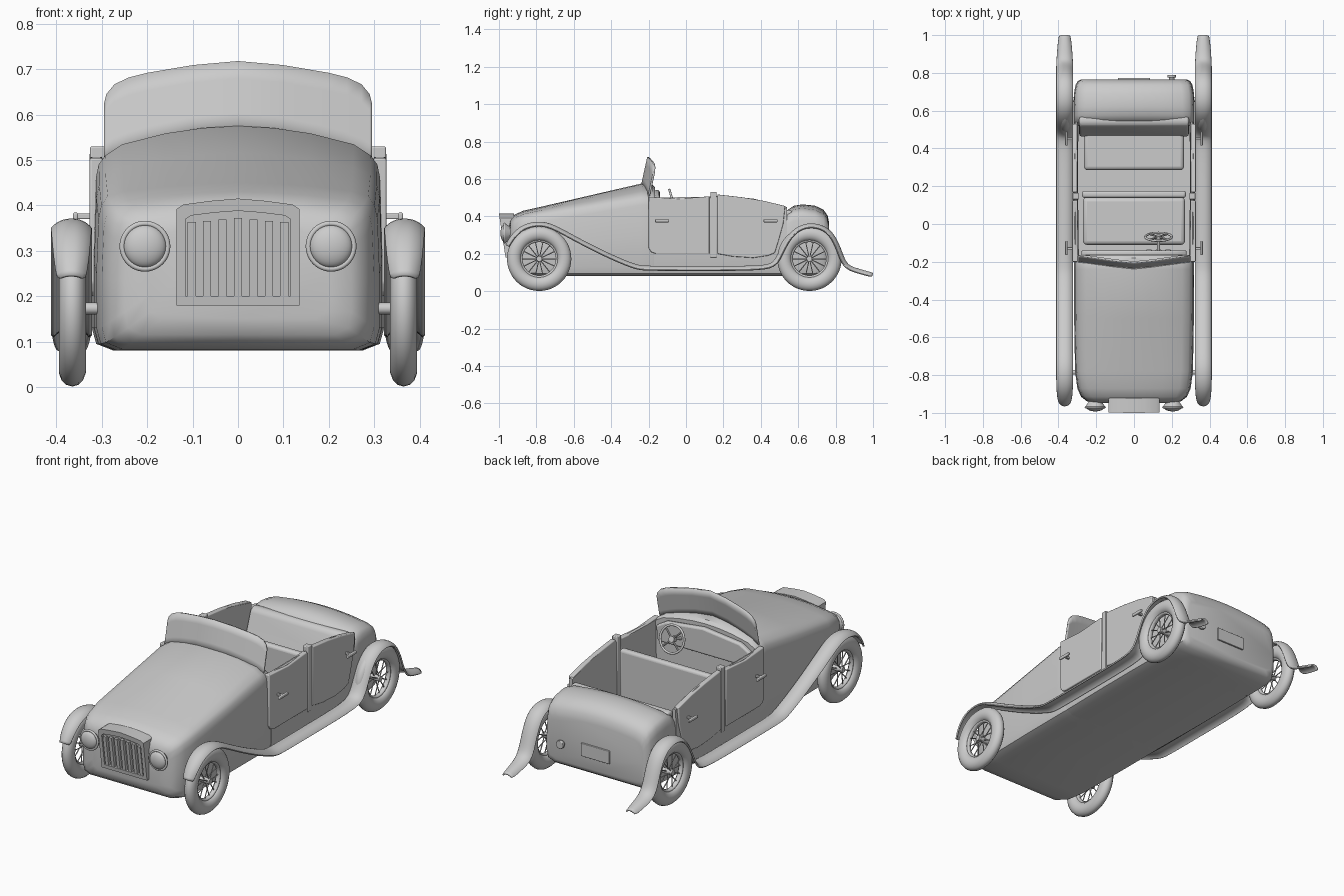
import bpy, bmesh, math
from mathutils import Vector, Matrix

if "Cube" in bpy.data.objects:
    bpy.data.objects.remove(bpy.data.objects["Cube"])
PI = math.pi


def finish(bm, name, bevel=0, angle=40):
    bmesh.ops.recalc_face_normals(bm, faces=bm.faces)
    me = bpy.data.meshes.new(name)
    bm.to_mesh(me)
    bm.free()
    ob = bpy.data.objects.new(name, me)
    bpy.context.collection.objects.link(ob)
    if bevel:
        m = ob.modifiers.new("bevel", 'BEVEL')
        m.width, m.segments, m.limit_method = bevel, 3, 'ANGLE'
    bpy.context.view_layer.objects.active = ob
    ob.select_set(True)
    bpy.ops.object.shade_smooth_by_angle(angle=math.radians(angle))
    ob.select_set(False)
    return ob


def loft(name, sections, angle=40, bevel=0):
    """sections: (y, half profile of (x, z) from bottom to top, both ends on x = 0)"""
    bm = bmesh.new()
    rings = []
    for y, half in sections:
        full = half + [(-x, z) for x, z in half[-2:0:-1]]
        rings.append([bm.verts.new((x, y, z)) for x, z in full])
    n = len(rings[0])
    for a, b in zip(rings, rings[1:]):
        for i in range(n):
            bm.faces.new((a[i], a[(i + 1) % n], b[(i + 1) % n], b[i]))
    bm.faces.new(rings[0])
    bm.faces.new(rings[-1])
    return finish(bm, name, bevel, angle)


def prism(name, pts, axis, lo, hi, bevel=0):
    """extrude a 2D outline along x (pts are y,z) or y (pts are x,z)"""
    bm = bmesh.new()
    put = (lambda p, d: (d, p[0], p[1])) if axis == 'x' else (lambda p, d: (p[0], d, p[1]))
    a, b = ([bm.verts.new(put(p, d)) for p in pts] for d in (lo, hi))
    bm.faces.new(a)
    bm.faces.new(b)
    for i in range(len(pts)):
        j = (i + 1) % len(pts)
        bm.faces.new((a[i], a[j], b[j], b[i]))
    return finish(bm, name, bevel)


def box(name, x0, x1, y0, y1, z0, z1, bevel=0.004):
    return prism(name, [(y0, z0), (y1, z0), (y1, z1), (y0, z1)], 'x', x0, x1, bevel)


def rod(bm, a, b, r, r2=None, seg=8):
    a, b = Vector(a), Vector(b)
    m = Matrix.Translation((a + b) / 2) @ (b - a).to_track_quat('Z', 'Y').to_matrix().to_4x4()
    bmesh.ops.create_cone(bm, cap_ends=True, segments=seg, radius1=r,
                          radius2=r if r2 is None else r2, depth=(b - a).length, matrix=m)


def torus(name, loc, rot, R, r, flat=1.0, seg=48):
    bpy.ops.mesh.primitive_torus_add(location=loc, rotation=rot, major_radius=R, minor_radius=r,
                                     major_segments=seg, minor_segments=14)
    ob = bpy.context.object
    ob.name = name
    ob.scale.z = flat
    bpy.ops.object.shade_smooth()
    ob.select_set(False)


def body(w, zb, zs, zt):
    """closed body section: half width, bottom, shoulder and crown heights"""
    return [(0, zb), (w * .85, zb), (w * .97, zb + .015), (w, zb + .05), (w, (zb + zs) / 2),
            (w * .985, zs - .05), (w * .965, zs - .02), (w * .92, zs), (w * .8, zs + (zt - zs) * .38),
            (w * .5, zs + (zt - zs) * .75), (w * .25, zs + (zt - zs) * .93), (0, zt)]


# Nose, hood and cowl
loft("hood_body", [(-.947, body(.2, .15, .33, .355)), (-.938, body(.25, .115, .36, .385)),
                   (-.915, body(.28, .095, .38, .41)), (-.87, body(.3, .083, .4, .43)),
                   (-.78, body(.312, .08, .42, .45)), (-.5, body(.317, .08, .465, .515)),
                   (-.24, body(.318, .08, .51, .575)), (-.18, body(.318, .08, .51, .57)),
                   (-.165, body(.315, .08, .5, .555))])


# Open passenger tub with thin walls
def tub(w, zt):
    return [(0, .08), (w * .85, .08), (w * .97, .095), (w, .13), (w, .3), (w - .004, zt - .006),
            (w - .01, zt), (w - .022, zt - .004), (w - .026, .3), (w - .026, .15), (0, .15)]


loft("tub", [(-.17, tub(.318, .5)), (.14, tub(.322, .505)), (.17, tub(.322, .51)),
             (.36, tub(.322, .495)), (.54, tub(.32, .45))])

# Rounded tail
loft("tail", [(.52, body(.318, .08, .36, .38)), (.545, body(.32, .08, .41, .435)),
              (.575, body(.32, .08, .425, .456)), (.62, body(.32, .08, .43, .464)),
              (.69, body(.318, .08, .42, .457)), (.735, body(.31, .085, .4, .435)),
              (.757, body(.298, .1, .375, .405)), (.765, body(.28, .12, .34, .365))])

# Fenders with running board
path = [(-.962, .245), (-.94, .29), (-.89, .342), (-.83, .366), (-.765, .37), (-.7, .35), (-.62, .305),
        (-.45, .215), (-.3, .15), (-.25, .135), (-.2, .131), (.1, .131), (.42, .131), (.47, .15),
        (.5, .21), (.54, .293), (.6, .348), (.67, .364), (.74, .348), (.79, .305), (.825, .23),
        (.85, .155), (.88, .128), (.94, .112), (1.0, .094)]
for s in (-1, 1):
    bm = bmesh.new()
    rows = []
    for i, (y, z) in enumerate(path):
        p, q = path[max(i - 1, 0)], path[min(i + 1, len(path) - 1)]
        t = Vector((q[0] - p[0], q[1] - p[1])).normalized()
        end = min(i, len(path) - 1 - i)
        half = .042 * (.68, .85, .95)[end] if end < 3 else .042
        row = []
        for u in (-1, -.8, -.4, 0, .4, .8, 1):
            d = -.02 * abs(u) ** 3
            row.append(bm.verts.new((s * (.367 + u * half), y - t.y * d, z + t.x * d)))
        rows.append(row)
    for a, b in zip(rows, rows[1:]):
        for k in range(6):
            bm.faces.new((a[k], a[k + 1], b[k + 1], b[k]))
    ob = finish(bm, "fender", angle=60)
    ob.modifiers.new("subdivision", 'SUBSURF').render_levels = 2
    ob.modifiers[-1].levels = 2
    sol = ob.modifiers.new("thickness", 'SOLIDIFY')
    sol.thickness, sol.offset = .008, 0

# Wire wheels with stub axles
for s in (-1, 1):
    for y in (-.785, .66):
        c = Vector((s * .365, y, .173))
        torus("tyre", c, (0, PI / 2, 0), .134, .038, .8)
        torus("rim", c, (0, PI / 2, 0), .097, .008, 1.6)
        bm = bmesh.new()
        for k in range(14):
            a = 2 * PI * k / 14
            dr = Vector((0, math.cos(a), math.sin(a)))
            rod(bm, c + dr * .01 + Vector((s * .012 * (-1) ** k, 0, 0)), c + dr * .098, .0028, seg=6)
        rod(bm, c - Vector((s * .022, 0, 0)), c + Vector((s * .022, 0, 0)), .015, seg=16)
        rod(bm, (s * .28, y, .173), c, .013, seg=16)
        finish(bm, "spokes_and_axle")

# Doors, handles and centre pillars
front = [(-.2, .23), (-.185, .208), (-.16, .2), (.125, .2), (.125, .507), (-.04, .494), (-.2, .505)]
rear = [(.168, .2), (.25, .185), (.36, .178), (.44, .19), (.475, .205), (.495, .27), (.52, .36),
        (.53, .455), (.42, .482), (.3, .502), (.168, .517)]
for s in (-1, 1):
    prism("front_door", front, 'x', s * .298, s * .327, .005)
    prism("rear_door", rear, 'x', s * .3, s * .327, .005)
    box("pillar", s * .293, s * .326, .13, .164, .18, .53)
    for y0, y1 in ((-.165, -.09), (.415, .49)):
        box("door_handle", s * .352, s * .364, y0, y1, .368, .384)
        box("handle_post", s * .32, s * .36, y0 + .03, y0 + .042, .37, .382, .002)

# Windshield, curved in plan and raked back
bm = bmesh.new()
xs = [-.295, -.29, -.272, -.24, -.2, -.1, 0, .1, .2, .24, .272, .29, .295]
top = [.625, .645, .667, .682, .692, .709, .718]
top += top[-2::-1]
cols = []
for x, zt in zip(xs, top):
    u = abs(x) / .295
    zb = .565 - .065 * u ** 1.8
    cols.append([bm.verts.new((x, -.242 + .05 * u ** 1.3 + .22 * (z - .56), z))
                 for z in [zb + (zt - zb) * k / 4 for k in range(5)]])
for a, b in zip(cols, cols[1:]):
    for k in range(4):
        bm.faces.new((a[k], a[k + 1], b[k + 1], b[k]))
ob = finish(bm, "windshield")
ob.modifiers.new("thickness", 'SOLIDIFY').thickness = .01

# Dashboard, steering wheel and pedals
prism("dashboard", [(-.27, .4), (.27, .4), (.28, .48), (.22, .515), (0, .54), (-.22, .515), (-.28, .48)],
      'y', -.17, -.14, .01)
hub = Vector((.13, -.068, .475))
tilt = Vector((0, .95, .3)).normalized()
torus("steering_wheel", hub, tilt.to_track_quat('Z', 'Y').to_euler(), .07, .006, seg=32)
bm = bmesh.new()
side, up = Vector((1, 0, 0)), tilt.cross(Vector((1, 0, 0)))
for k in range(4):
    a = PI / 4 + k * PI / 2
    rod(bm, hub, hub + (side * math.cos(a) + up * math.sin(a)) * .07, .005)
rod(bm, hub + tilt * .008, hub - tilt * .02, .016, seg=16)
rod(bm, hub, hub - tilt * .13, .008, seg=12)
finish(bm, "steering_column")
for x in (.08, .13, .18):
    box("pedal", x - .015, x + .015, -.15, -.135, .2, .25)

# Bench seats
box("front_cushion", -.27, .27, -.11, .14, .15, .29, .02)
box("front_seat_back", -.275, .275, .138, .176, .15, .475, .014)
box("rear_cushion", -.265, .265, .285, .52, .15, .29, .02)
prism("rear_seat_back", [(.46, .27), (.54, .27), (.57, .43), (.535, .435), (.515, .42)], 'x', -.29, .29, .012)

# Grille shell with bars, leaning slightly forward
outer = [(-.135, .18), (.135, .18), (.135, .392), (.12, .402), (.06, .41), (0, .415),
         (-.06, .41), (-.12, .402), (-.135, .392)]
inner = [(x * .86, .2 + (z - .18) * .8) for x, z in outer]
lean = lambda z: -.965 - .035 * (z - .18) / .235
bm = bmesh.new()
loops = [[bm.verts.new((x, y if y else lean(z) + d, z)) for x, z in pts]
         for pts, y, d in ((outer, -.92, 0), (outer, 0, 0), (inner, 0, 0), (inner, 0, .018))]
for a, b in zip(loops, loops[1:]):
    for i in range(9):
        bm.faces.new((a[i], a[(i + 1) % 9], b[(i + 1) % 9], b[i]))
bm.faces.new(loops[0])
bm.faces.new(loops[-1])
finish(bm, "grille_shell", angle=30)
for k in range(-3, 4):
    x, zt = k * .034, .372 - .003 * abs(k)
    prism("grille_bar", [(lean(.2) + .02, .2), (lean(.2) + .002, .2), (lean(zt) + .002, zt), (lean(zt) + .02, zt)],
          'x', x - .009, x + .009)

# Headlights: bucket, bezel and domed lens
for s in (-1, 1):
    x, z = s * .205, .31
    bm = bmesh.new()
    rod(bm, (x, -.9, z), (x, -.94, z), .028, .034, seg=32)
    rod(bm, (x, -.94, z), (x, -.968, z), .034, .053, seg=32)
    finish(bm, "headlight_bucket")
    torus("headlight_bezel", (x, -.97, z), (PI / 2, 0, 0), .05, .006)
    bm = bmesh.new()
    bmesh.ops.create_uvsphere(bm, u_segments=32, v_segments=16, radius=1, matrix=Matrix.Translation(
        (x, -.97, z)) @ Matrix.Diagonal((.047, .022, .047, 1)))
    finish(bm, "headlight_lens")

# Rear plate and fuel cap
box("rear_plate", -.085, .085, .75, .773, .18, .25, .003)
bm = bmesh.new()
rod(bm, (.2, .74, .215), (.2, .775, .215), .015, seg=24)
rod(bm, (.2, .775, .215), (.2, .79, .215), .022, seg=24)
finish(bm, "fuel_cap", .003)
